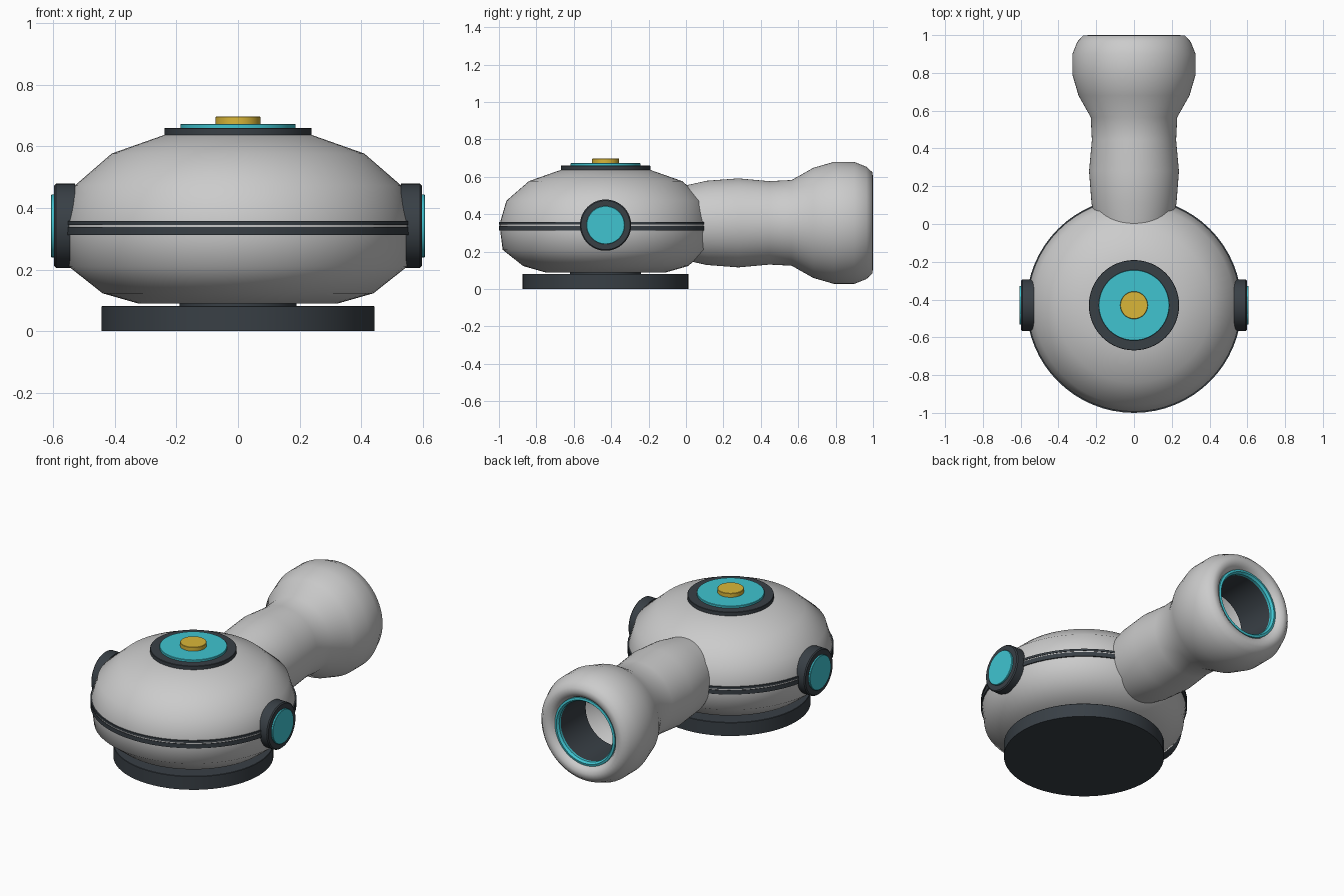
import bpy, bmesh
from math import radians, tau
from mathutils import Matrix

if "Cube" in bpy.data.objects:
    bpy.data.objects.remove(bpy.data.objects["Cube"])


def material(name, rgb):
    m = bpy.data.materials.new(name)
    m.diffuse_color = (*rgb, 1)
    m.use_nodes = True
    m.node_tree.nodes["Principled BSDF"].inputs["Base Color"].default_value = m.diffuse_color
    return m


DARK = material("dark_trim", (0.04, 0.05, 0.06))
CYAN = material("cyan_panel", (0.05, 0.55, 0.63))
GOLD = material("gold_button", (0.70, 0.47, 0.04))
CY = -0.43      # y of the body axis
MZ = 0.342      # height of the body's middle


def lathe(name, profile, origin, mat=None, rot=None, angle=35, closed=False, steps=64):
    """Spin (radius, height) points about local z, then turn and place."""
    bm = bmesh.new()
    vs = [bm.verts.new((r, 0, z)) for r, z in profile]
    es = [bm.edges.new(p) for p in zip(vs, vs[1:])]
    if closed:
        es.append(bm.edges.new((vs[-1], vs[0])))
    bmesh.ops.spin(bm, geom=vs + es, cent=(0, 0, 0), axis=(0, 0, 1),
                   angle=tau, steps=steps, use_merge=True)
    bmesh.ops.remove_doubles(bm, verts=bm.verts, dist=1e-5)
    bmesh.ops.recalc_face_normals(bm, faces=bm.faces)
    bm.transform(Matrix.Translation(origin) @ (rot or Matrix.Identity(4)))
    me = bpy.data.meshes.new(name)
    bm.to_mesh(me)
    bm.free()
    ob = bpy.data.objects.new(name, me)
    bpy.context.collection.objects.link(ob)
    if mat:
        me.materials.append(mat)
    bpy.ops.object.select_all(action='DESELECT')
    ob.select_set(True)
    bpy.context.view_layer.objects.active = ob
    bpy.ops.object.shade_smooth_by_angle(angle=radians(angle))
    return ob


def disc(name, r, z0, z1, origin, mat, rot=None, bevel=0.002):
    b = bevel
    return lathe(name, [(0, z0), (r, z0), (r, z1 - b), (r - b, z1), (0, z1)],
                 origin, mat, rot, 40)


# Rounded body, standing base and short neck
centre = (0, CY, 0)
lathe("body", [(0, 0.09), (0.325, 0.09), (0.44, 0.123), (0.55, 0.21), (0.563, 0.31),
               (0.563, 0.36), (0.53, 0.473), (0.41, 0.577), (0.24, 0.637), (0, 0.64)],
      centre, angle=60)
disc("base", 0.443, 0, 0.082, centre, DARK)
disc("base_neck", 0.19, 0.08, 0.095, centre, DARK)

# Belt: two dark rings around a light seam
for name, a, b, r, mat in (("belt_lower", 0.312, 0.338, 0.57, DARK),
                           ("belt_seam", 0.338, 0.345, 0.567, None),
                           ("belt_upper", 0.345, 0.358, 0.57, DARK)):
    lathe(name, [(0.54, a), (r, a), (r, b), (0.54, b)], centre, mat, closed=True)

# Stacked discs on top
disc("top_collar", 0.239, 0.63, 0.66, centre, DARK)
disc("top_panel", 0.187, 0.655, 0.673, centre, CYAN)
disc("top_button", 0.073, 0.67, 0.697, centre, GOLD)

# Round panel on each side
for side, s in (("right", 1), ("left", -1)):
    turn = Matrix.Rotation(radians(90 * s), 4, 'Y')
    pos = (0, CY, MZ)
    disc(side + "_side_collar", 0.137, 0.53, 0.597, pos, DARK, turn, 0.006)
    disc(side + "_side_panel", 0.102, 0.58, 0.607, pos, CYAN, turn)

# Flared nozzle pointing back, lip rolled into the opening
back = Matrix.Rotation(radians(-90), 4, 'X')
axis = (0, 0, 0.354)
lathe("nozzle", [(0.19, -0.08), (0.205, 0.02), (0.225, 0.11), (0.238, 0.28), (0.223, 0.445),
                 (0.229, 0.565), (0.294, 0.68), (0.326, 0.79), (0.326, 0.9), (0.30, 0.965),
                 (0.27, 0.997), (0.24, 1.0), (0.215, 0.985), (0.20, 0.96)],
      axis, rot=back, angle=70)
lathe("nozzle_ring", [(0.205, 0.955), (0.203, 0.975), (0.19, 0.978), (0.18, 0.965), (0.18, 0.95)],
      axis, CYAN, back, closed=True)
lathe("nozzle_sleeve", [(0.182, 0.96), (0.18, 0.71)], axis, DARK, back)
